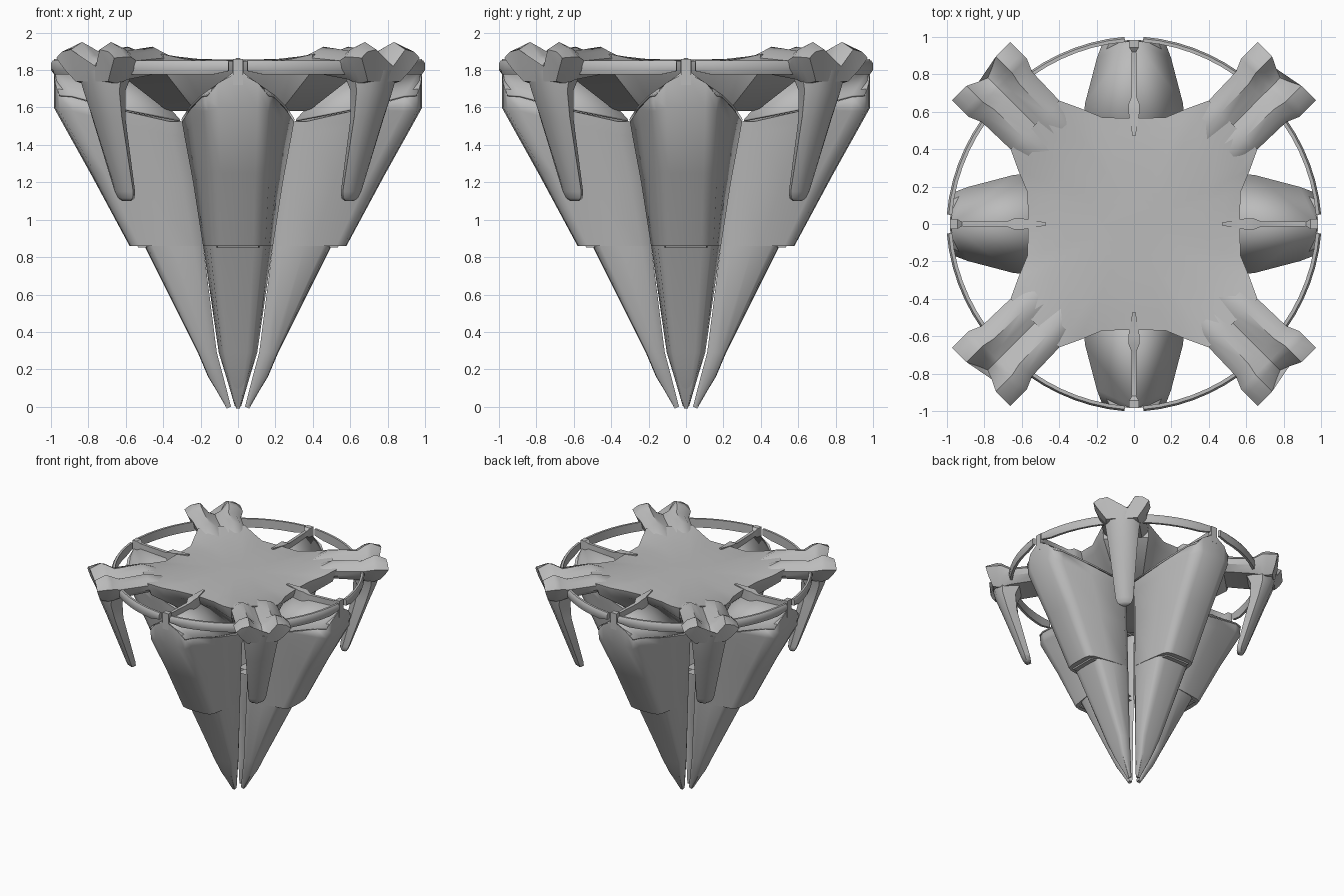
import bpy, bmesh
from math import sin, cos, pi, radians

if "Cube" in bpy.data.objects:
    bpy.data.objects.remove(bpy.data.objects["Cube"], do_unlink=True)

GREY = (0.5, 0.5, 0.5, 1)
mat = bpy.data.materials.new("plain grey")
mat.use_nodes = True
mat.diffuse_color = GREY
bsdf = mat.node_tree.nodes["Principled BSDF"]
bsdf.inputs["Base Color"].default_value = GREY
bsdf.inputs["Roughness"].default_value = 0.6
SIDES = ("front", "left", "back", "right")


def finish(name, bm, turn=0, four=True, thick=0, angle=35):
    """Turn the bmesh into an object, repeated on the four sides if asked."""
    bmesh.ops.recalc_face_normals(bm, faces=bm.faces)
    mesh = bpy.data.meshes.new(name)
    bm.to_mesh(mesh)
    bm.free()
    mesh.materials.append(mat)
    for k, side in enumerate(SIDES if four else ("",)):
        obj = bpy.data.objects.new(f"{name}_{side}" if four else name, mesh)
        obj.rotation_euler.z = radians(turn + 90 * k)
        bpy.context.collection.objects.link(obj)
        if thick:
            mod = obj.modifiers.new("thickness", "SOLIDIFY")
            mod.thickness = thick
            mod.offset = 0
        bpy.ops.object.select_all(action="DESELECT")
        obj.select_set(True)
        bpy.context.view_layer.objects.active = obj
        if k == 0:
            bpy.ops.object.shade_smooth_by_angle(angle=radians(angle))


def loft(rings):
    """Skin a list of closed rings and cap both ends."""
    bm = bmesh.new()
    rows = [[bm.verts.new(p) for p in ring] for ring in rings]
    n = len(rows[0])
    for a, b in zip(rows, rows[1:]):
        for i in range(n):
            j = (i + 1) % n
            bm.faces.new((a[i], a[j], b[j], b[i]))
    for row in (rows[0], rows[-1]):
        cap = bm.faces.new(row)
        bmesh.ops.triangulate(bm, faces=[cap])
    return bm


def mirrored(half):
    """Complete a half ring whose first and last points lie on x = 0."""
    return half + [(-x, y, z) for x, y, z in half[-2:0:-1]]


def claw_ring(zs, inner_w, outer_w, outer_y):
    """Rounded channel section with a lip turned toward the model's middle."""
    zc, zm, zo, zi = zs
    inner_y = inner_w * 1.12 + 0.03
    depth = outer_y - inner_y
    wall_y = inner_y + depth * 0.86
    mid_w = outer_w + (inner_w - outer_w) * 0.62
    return mirrored([
        (0, -outer_y, zc), (outer_w * 0.6, -outer_y + depth * 0.012, zm),
        (outer_w * 0.93, -outer_y + depth * 0.05, zo),
        (outer_w * 1.07, -outer_y + depth * 0.16, zo),
        (mid_w, -inner_y - depth * 0.46, (zo + zi) / 2),
        (inner_w, -inner_y, zi), (inner_w * 0.81, -inner_y * 0.78, zi),
        (inner_w * 0.75, -inner_y * 0.83, zi),
        (outer_w * 0.8, -wall_y, zo - 0.01), (0, -wall_y, zc - 0.01)])


# Claws: broad upper shell with a gabled top
finish("claw_upper", loft([
    claw_ring((1.79, 1.73, 1.655, 1.525), 0.30, 0.18, 0.985),
    claw_ring((1.60, 1.60, 1.58, 1.45), 0.287, 0.172, 0.985),
    claw_ring((1.25, 1.25, 1.25, 1.2), 0.24, 0.155, 0.79),
    claw_ring((0.86,) * 4, 0.187, 0.137, 0.58)]), angle=55)

# Claws: lower blade, stepped back only in front and running to the tip
finish("claw_lower", loft([
    claw_ring((0.90,) * 4, 0.190, 0.142, 0.52),
    claw_ring((0.86,) * 4, 0.186, 0.141, 0.50),
    claw_ring((0.29,) * 4, 0.103, 0.080, 0.215),
    claw_ring((0.16,) * 4, 0.063, 0.050, 0.16),
    claw_ring((0.0,) * 4, 0.016, 0.012, 0.062)]), angle=55)

# Claw roof: two slopes falling from the ridge to the eaves
bm = bmesh.new()
ridge = [bm.verts.new(p) for p in ((0, -0.98, 1.80), (0, -0.53, 1.78))]
for s in (-1, 1):
    eave = [bm.verts.new((s * x, y, z)) for x, y, z in
            ((0.168, -0.957, 1.665), (0.195, -0.886, 1.66),
             (0.257, -0.65, 1.598), (0.30, -0.31, 1.53))]
    bm.faces.new((ridge[0], eave[1], eave[0]))
    bm.faces.new((ridge[0], ridge[1], eave[2], eave[1]))
    bm.faces.new((ridge[1], eave[3], eave[2]))
finish("claw_roof", bm, thick=0.012)


def block_ring(y, w, z0, z1):
    return [(-w, y, z0), (w, y, z0), (w, y, z1), (-w, y, z1)]


# Spoke along each ridge, thicker at its two joints
finish("spoke", loft([
    block_ring(-0.985, 0.028, 1.72, 1.86), block_ring(-0.945, 0.026, 1.74, 1.86),
    block_ring(-0.92, 0.012, 1.76, 1.84), block_ring(-0.68, 0.014, 1.76, 1.83),
    block_ring(-0.64, 0.03, 1.76, 1.85), block_ring(-0.60, 0.03, 1.76, 1.85),
    block_ring(-0.47, 0.008, 1.78, 1.865)]))

# Hub: outline of one side, swept round four times and dished toward the arms
side = ((-0.17, -0.57, 1.845), (0.0, -0.565, 1.85), (0.17, -0.57, 1.845),
        (0.29, -0.62, 1.86), (0.40, -0.66, 1.885), (0.53, -0.53, 1.89),
        (0.66, -0.40, 1.885), (0.62, -0.29, 1.86))
outline = []
for k in range(4):
    c, s = round(cos(k * pi / 2)), round(sin(k * pi / 2))
    outline += [(x * c - y * s, x * s + y * c, z) for x, y, z in side]


def hub_ring(scale, lift=1.0, z=None):
    return [(x * scale, y * scale, z if z else 1.857 + (h - 1.857) * lift)
            for x, y, h in outline]


finish("hub", loft([
    hub_ring(0.3, 0), hub_ring(0.65, 0.1), hub_ring(0.85, 0.6), hub_ring(1),
    hub_ring(0.96, z=1.78), hub_ring(0.57, z=1.58)]), four=False)


def arm_ring(u, w, ridge, groove, edge, low, notch=0.0, taper=0.85):
    """Grooved beam section; notch pulls the middle and underside back."""
    return mirrored([
        (0, -u + notch, groove), (w * 0.22, -u + notch * 0.6, groove + 0.02),
        (w * 0.5, -u, ridge), (w * 0.8, -u, (ridge + edge) / 2 + 0.01),
        (w, -u, edge), (w * (taper + 0.1), -u + notch * 0.4, (edge + low) / 2),
        (w * taper * 0.8, -u + notch, low), (0, -u + notch, low)])


# Arms: grooved beams on the diagonals, ending in a raised, notched fork
finish("arm", loft([
    arm_ring(0.58, 0.17, 1.85, 1.845, 1.83, 1.78),
    arm_ring(0.74, 0.184, 1.925, 1.875, 1.865, 1.78),
    arm_ring(0.96, 0.19, 1.90, 1.855, 1.85, 1.75),
    arm_ring(1.03, 0.22, 1.935, 1.86, 1.87, 1.73, 0.0, 0.75),
    arm_ring(1.07, 0.22, 1.95, 1.85, 1.87, 1.73, 0.01, 0.73),
    arm_ring(1.155, 0.22, 1.91, 1.80, 1.865, 1.74, 0.05, 0.70)]),
    turn=45, angle=35)


def spike_ring(z, inner, outer, w):
    mid = inner + (outer - inner) * 0.6
    return mirrored([(0, -outer, z), (w * 0.65, -outer + 0.012, z), (w, -mid, z),
                     (w * 0.6, -inner, z), (0, -inner, z)])


# Spikes: broad under the arm ends, thinning as they sweep inward
finish("spike", loft([
    spike_ring(1.80, 0.88, 1.125, 0.15), spike_ring(1.69, 0.93, 1.095, 0.132),
    spike_ring(1.55, 0.92, 1.04, 0.113), spike_ring(1.15, 0.82, 0.89, 0.07),
    spike_ring(1.115, 0.815, 0.875, 0.055), spike_ring(1.10, 0.825, 0.86, 0.03)]),
    turn=45, angle=50)

# Rim: one flat-sided arc per quarter, with a gap at every claw
arcs, gap = [], 0.05
for i in range(17):
    t = i / 16
    a = gap + (pi / 2 - 2 * gap) * t
    r = 0.988 - 0.015 * sin(pi * t)
    low = 1.795 if i in (0, 16) else 1.775
    arcs.append([((r + d) * sin(a), -(r + d) * cos(a), z) for d, z in
                 ((-0.014, low), (0.006, low), (0.014, 1.80), (0.014, 1.835),
                  (0.004, 1.85), (-0.014, 1.85))])
finish("rim", loft(arcs))
